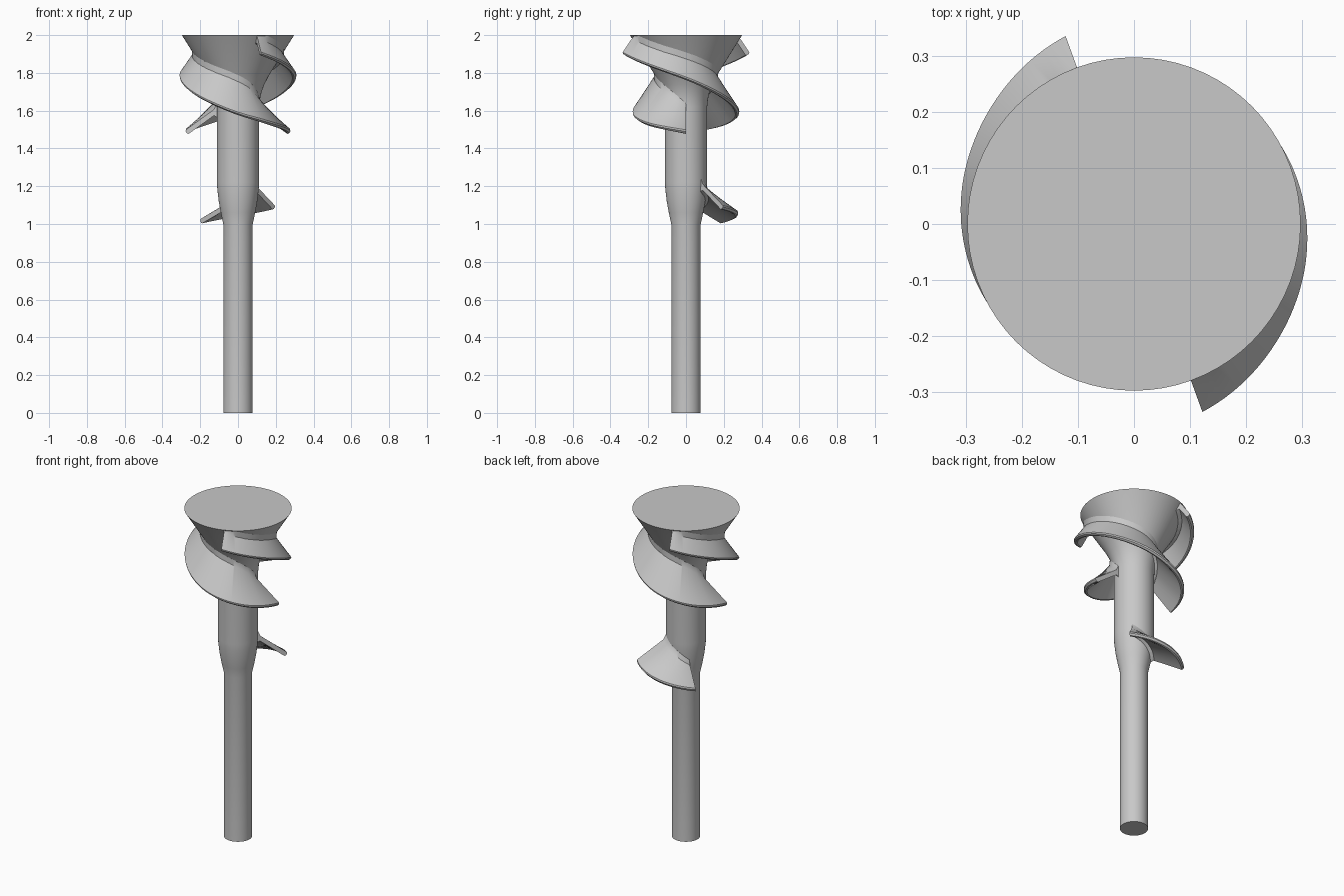
import bpy
import bmesh
from math import cos, sin, pi, radians, sqrt

cube = bpy.data.objects.get("Cube")
if cube:
    bpy.data.objects.remove(cube, do_unlink=True)

steel = bpy.data.materials.new("grey steel")
steel.use_nodes = True
GREY = (0.58, 0.58, 0.58, 1)
steel.diffuse_color = GREY
steel.node_tree.nodes["Principled BSDF"].inputs["Base Color"].default_value = GREY

# (height, radius) of the shaft with its flared head
CORE = [(0, .078), (1.0, .078), (1.06, .091), (1.12, .102), (1.18, .109), (1.22, .112),
        (1.62, .112), (1.66, .116), (1.70, .125), (1.74, .140), (1.79, .166), (2.0, .297)]
THICK = .026


def lerp_table(table, x):
    """Piecewise linear lookup, returning one value or a list."""
    x = min(max(x, table[0][0]), table[-1][0])
    for a, b in zip(table, table[1:]):
        if x <= b[0]:
            t = (x - a[0]) / (b[0] - a[0])
            vals = [p + (q - p) * t for p, q in zip(a[1:], b[1:])]
            return vals[0] if len(vals) == 1 else vals


def smooth_table(table, x, width=14):
    """Lookup averaged over a small window, to round off the corners."""
    rows = [lerp_table(table, x + width * k / 4) for k in range(-4, 5)]
    return [sum(c) / len(rows) for c in zip(*rows)]


def finish(name, bm):
    bmesh.ops.recalc_face_normals(bm, faces=bm.faces)
    mesh = bpy.data.meshes.new(name)
    bm.to_mesh(mesh)
    bm.free()
    mesh.materials.append(steel)
    ob = bpy.data.objects.new(name, mesh)
    bpy.context.collection.objects.link(ob)
    bpy.ops.object.select_all(action='DESELECT')
    ob.select_set(True)
    bpy.context.view_layer.objects.active = ob
    bpy.ops.object.shade_smooth_by_angle(angle=radians(35))
    return ob


def bridge(bm, rings, closed):
    pairs = zip(rings, rings[1:] + rings[:1]) if closed else zip(rings, rings[1:])
    for a, b in pairs:
        n = len(a)
        for i in range(n if not closed else n - 1):
            j = (i + 1) % n
            bm.faces.new((a[i], a[j], b[j], b[i]))


def meet_core(r, z, slope):
    """Follow a line inward and upward until it reaches the shaft."""
    while r > lerp_table(CORE, z) and z < 1.985:
        r -= .001
        z += .001 * slope
    return r, z


def section(radius, z, slope):
    """Closed (r, z) outline of the blade, rim at the given radius and height."""
    n = sqrt(1 + slope * slope)
    dr, dz = -THICK * slope / n, -THICK / n          # top face to underside
    ir, iz = -.006 / n, .006 * slope / n             # small rim rounding
    tr, tz = meet_core(radius, z, slope)
    br, bz = meet_core(radius + dr, z + dz, slope)
    top = min(tz + .02, 1.995)
    low = bz - .02
    fr, fz = .018 / n, .018 * slope / n
    return [(lerp_table(CORE, top) - .02, top),
            (lerp_table(CORE, top), top),
            (tr + fr, tz - fz),
            (radius + ir, z + iz),
            (radius + dr * .25, z + dz * .25),
            (radius + dr * .75, z + dz * .75),
            (radius + dr + ir, z + dz + iz),
            (br + fr, bz - fz),
            (lerp_table(CORE, low), low),
            (lerp_table(CORE, low) - .02, low)]


def blade(name, table, turn=0):
    bm = bmesh.new()
    first, last = table[0][0], table[-1][0]
    steps = int((last - first) / 2.5)
    rings = []
    for k in range(steps + 1):
        deg = first + (last - first) * k / steps
        a = radians(deg + turn)
        # shrink the averaging window near the ends
        w = min(14, deg - first, last - deg)
        rings.append([bm.verts.new((r * cos(a), r * sin(a), z))
                      for r, z in section(*smooth_table(table, deg, w))])
    bridge(bm, rings, False)
    bm.faces.new(rings[0])
    bm.faces.new(rings[-1])
    return finish(name, bm)


# Shaft: straight rod, thicker collar and flared flat-topped head
bm = bmesh.new()
SEG = 72
rings = [[bm.verts.new((r * cos(2 * pi * i / SEG), r * sin(2 * pi * i / SEG), z))
          for i in range(SEG)] for z, r in CORE]
bridge(bm, rings, False)
bm.faces.new(rings[0])
bm.faces.new(rings[-1])
finish("shaft", bm)

# Two matching upper blades: angle, rim radius, rim height, inward slope
UPPER = [(110, .36, 1.905, 1.4), (145, .328, 1.84, 1.35), (180, .311, 1.775, 1.35),
         (225, .294, 1.675, 1.4), (270, .285, 1.585, 1.4), (315, .282, 1.53, 1.05),
         (360, .281, 1.495, .72)]
blade("upper_blade_a", UPPER)
blade("upper_blade_b", UPPER, 180)

# Single short lower blade at the back
LOWER = [(45, .28, 1.095, .75), (90, .28, 1.06, .62), (136, .28, 1.025, .42)]
blade("lower_blade", LOWER)
